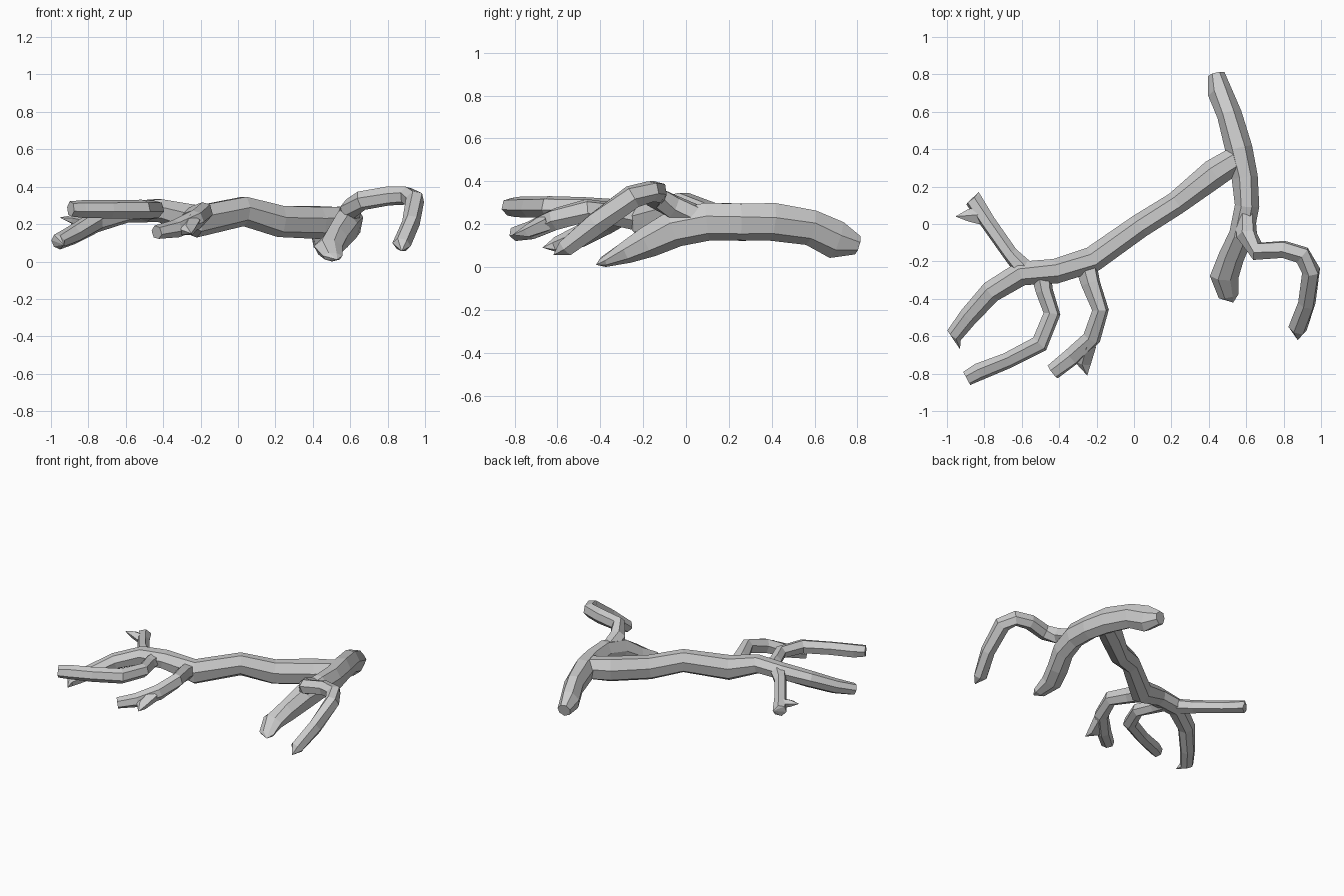
import bpy, bmesh, math, random
from mathutils import Vector

random.seed(4)
UP = Vector((0, 0, 1))


def limb(name, pts, sides=7, tip=None):
    """Faceted limb. Each point is x, y, z, half width, half height."""
    bm = bmesh.new()
    pos = [Vector(p[:3]) for p in pts]
    rings = []
    for i, p in enumerate(pts):
        t = (pos[min(i + 1, len(pos) - 1)] - pos[max(i - 1, 0)]).normalized()
        side = t.cross(UP).normalized()
        up = side.cross(t)
        ring = []
        for k in range(sides):
            a = 2 * math.pi * (k + 0.25) / sides
            j = random.uniform(0.97, 1.1)
            ring.append(bm.verts.new(pos[i] + side * math.cos(a) * p[3] * j
                                     + up * math.sin(a) * p[4] * j))
        rings.append(ring)
    for a, b in zip(rings, rings[1:]):
        for k in range(sides):
            n = (k + 1) % sides
            bm.faces.new((a[k], a[n], b[n], b[k]))
    bm.faces.new(rings[0][::-1])
    if tip:
        # broken, slanted end drawn out to one point
        v = bm.verts.new(tip)
        for k in range(sides):
            bm.faces.new((rings[-1][k], rings[-1][(k + 1) % sides], v))
    else:
        bm.faces.new(rings[-1])
    bmesh.ops.recalc_face_normals(bm, faces=bm.faces)
    for v in bm.verts:
        v.co.z = max(v.co.z, 0)
    me = bpy.data.meshes.new(name)
    bm.to_mesh(me)
    bm.free()
    ob = bpy.data.objects.new(name, me)
    bpy.context.collection.objects.link(ob)
    return ob


# Main trunk running down to the left fork
limb("trunk", [
    (.57, .36, .22, .07, .08), (.43, .27, .21, .075, .09),
    (.22, .11, .215, .062, .085), (.03, -.01, .27, .062, .078),
    (-.22, -.19, .22, .07, .085), (-.42, -.25, .275, .065, .062),
    (-.60, -.265, .265, .065, .06), (-.76, -.36, .215, .058, .055),
    (-.88, -.49, .145, .052, .05), (-.96, -.595, .105, .045, .04)],
    tip=(-.93, -.67, .09))

# Thick cross limb on the right, both ends bending to the ground
limb("cross_limb", [
    (.44, .80, .105, .045, .045), (.465, .70, .13, .065, .085),
    (.51, .58, .185, .065, .085), (.56, .40, .21, .075, .09),
    (.595, .25, .215, .07, .088), (.602, .10, .215, .066, .095),
    (.575, -.05, .185, .066, .09), (.525, -.17, .12, .07, .075),
    (.485, -.28, .07, .075, .055), (.505, -.385, .025, .05, .025)],
    tip=(.53, -.42, .01))

# Hooked branch on the far right
limb("hooked_branch", [
    (.595, .08, .22, .05, .055), (.60, -.06, .28, .055, .055),
    (.66, -.145, .325, .05, .05), (.80, -.135, .35, .048, .048),
    (.90, -.165, .355, .05, .048), (.945, -.25, .33, .05, .055),
    (.925, -.42, .205, .048, .055), (.875, -.56, .09, .048, .042)],
    sides=6, tip=(.875, -.62, .055))

# Back left branch with a broken spur
limb("back_left_branch", [
    (-.56, -.27, .265, .055, .05), (-.66, -.16, .25, .042, .045),
    (-.78, .01, .215, .042, .042), (-.86, .13, .195, .045, .042)],
    sides=6, tip=(-.83, .17, .20))
limb("back_left_spur", [
    (-.83, .05, .21, .05, .03), (-.89, .045, .225, .032, .022)],
    sides=5, tip=(-.955, .04, .235))

# Front left branch curling outwards
limb("front_left_branch", [
    (-.50, -.25, .26, .055, .05), (-.48, -.36, .27, .045, .047),
    (-.44, -.48, .28, .044, .047), (-.505, -.64, .28, .048, .05),
    (-.68, -.73, .28, .043, .047), (-.83, -.79, .28, .045, .047),
    (-.895, -.825, .28, .04, .04)], sides=6)

# Front middle branch with a forked end
limb("front_middle_branch", [
    (-.26, -.20, .22, .06, .06), (-.23, -.32, .245, .05, .055),
    (-.18, -.46, .265, .043, .055), (-.225, -.61, .225, .05, .052),
    (-.33, -.71, .175, .048, .046), (-.435, -.79, .155, .042, .036)],
    sides=6)
limb("front_middle_spur", [
    (-.25, -.64, .21, .05, .045), (-.275, -.74, .165, .045, .03)],
    sides=5, tip=(-.25, -.81, .15))
